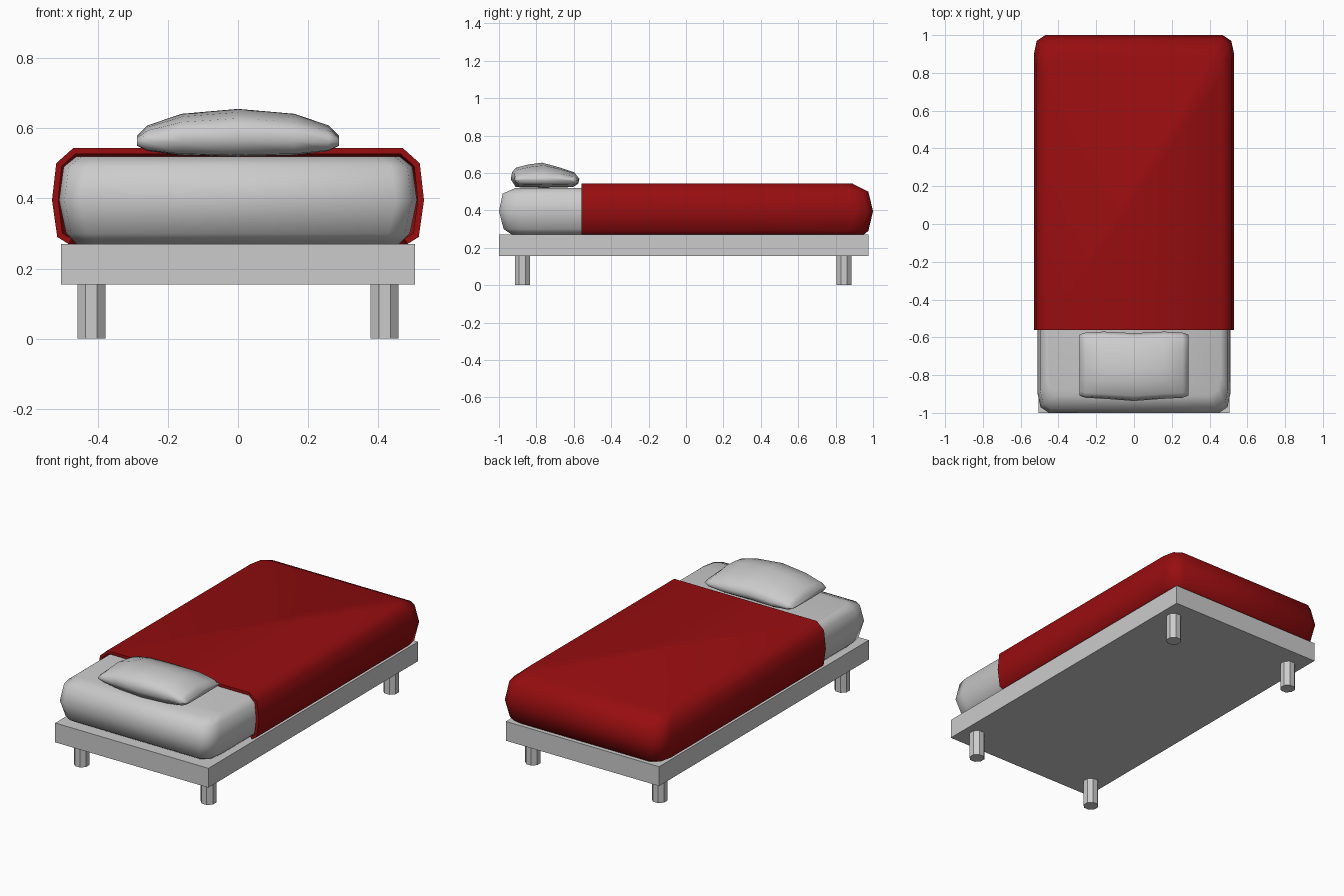
import bpy, bmesh, math

if "Cube" in bpy.data.objects:
    bpy.data.objects.remove(bpy.data.objects["Cube"])

CORNER = [(0, 0.10), (0.015, 0.03), (0.06, 0)]  # chamfer insets of a soft corner


def loft(name, rings, closed=True, cap_start=True):
    """Skin a list of equal-length rings and cap the ends."""
    bm = bmesh.new()
    rows = [[bm.verts.new(p) for p in r] for r in rings]
    n = len(rows[0])
    for a, b in zip(rows, rows[1:]):
        for i in range(n if closed else n - 1):
            j = (i + 1) % n
            bm.faces.new((a[i], a[j], b[j], b[i]))
    if cap_start:
        bm.faces.new(rows[0][::-1])
    bm.faces.new(rows[-1])
    me = bpy.data.meshes.new(name)
    bm.to_mesh(me)
    bm.free()
    ob = bpy.data.objects.new(name, me)
    bpy.context.collection.objects.link(ob)
    return ob


def smooth(ob, angle):
    bpy.ops.object.select_all(action='DESELECT')
    ob.select_set(True)
    bpy.context.view_layer.objects.active = ob
    bpy.ops.object.shade_smooth_by_angle(angle=math.radians(angle))


def back_corners(hx, y1, z):
    right = [(hx - dx, y1 - dy, z) for dx, dy in CORNER]
    return right + [(-x, y, z) for x, y, z in reversed(right)]


# Bed frame
bpy.ops.mesh.primitive_cube_add(size=1, location=(0, -0.0125, 0.2125))
frame = bpy.context.object
frame.name = "bed_frame"
frame.scale = (1.01, 1.975, 0.115)

# Legs
for sx, side in ((-1, "left"), (1, "right")):
    for y, end in ((-0.875, "front"), (0.845, "back")):
        bpy.ops.mesh.primitive_cylinder_add(
            vertices=8, radius=0.0433, depth=0.155,
            location=(sx * 0.418, y, 0.0775), rotation=(0, 0, math.pi / 8))
        bpy.context.object.name = f"{end}_{side}_leg"

# Mattress: stacked soft-cornered outlines
rings = []
for z, ix, iy in [(0.27, 0.05, 0.07), (0.30, 0.02, 0.025), (0.395, 0, 0),
                  (0.49, 0.013, 0.02), (0.52, 0.05, 0.09)]:
    back = back_corners(0.51 - ix, 0.975 - iy, z)
    front = [(-x, -0.025 - y, z) for x, y, z in back]
    rings.append(back + front)
smooth(loft("mattress", rings), 60)

# Blanket: open-fronted shell over the mattress
rings = []
for z, ix, iy in [(0.27, 0.047, 0.05), (0.29, 0.015, 0.025), (0.395, 0, 0),
                  (0.50, 0.012, 0.025), (0.543, 0.06, 0.11)]:
    hx = 0.53 - ix
    rings.append([(hx, -0.56, z)] + back_corners(hx, 1.0 - iy, z) + [(-hx, -0.56, z)])
blanket = loft("blanket", rings, closed=False, cap_start=False)
mod = blanket.modifiers.new("thickness", 'SOLIDIFY')
mod.thickness = 0.018
mod.offset = -1
bpy.context.view_layer.objects.active = blanket
bpy.ops.object.select_all(action='DESELECT')
blanket.select_set(True)
bpy.ops.object.modifier_apply(modifier=mod.name)
smooth(blanket, 60)
red = bpy.data.materials.new("red_cloth")
red.diffuse_color = (0.31, 0.004, 0.005, 1)
red.use_nodes = True
red.node_tree.nodes["Principled BSDF"].inputs["Base Color"].default_value = red.diffuse_color
blanket.data.materials.append(red)

# Pillow: side profile (y, height fraction) lofted across x
profile = [(-0.91, 0.03), (-0.76, 0), (-0.61, 0.03), (-0.585, 0.16), (-0.578, 0.38),
           (-0.60, 0.62), (-0.68, 0.82), (-0.77, 1.0), (-0.84, 0.93),
           (-0.91, 0.80), (-0.93, 0.62), (-0.937, 0.34)]
half = [(0, 0.52, 0.655, 1), (0.16, 0.523, 0.641, 0.99),
        (0.258, 0.535, 0.608, 0.96), (0.288, 0.55, 0.578, 0.90)]
stations = [(-x, a, b, s) for x, a, b, s in reversed(half[1:])] + half
rings = [[(x, -0.745 + (y + 0.755) * s, lo + t * (hi - lo)) if s < 1
          else (x, y, lo + t * (hi - lo)) for y, t in profile]
         for x, lo, hi, s in stations]
smooth(loft("pillow", rings), 80)
